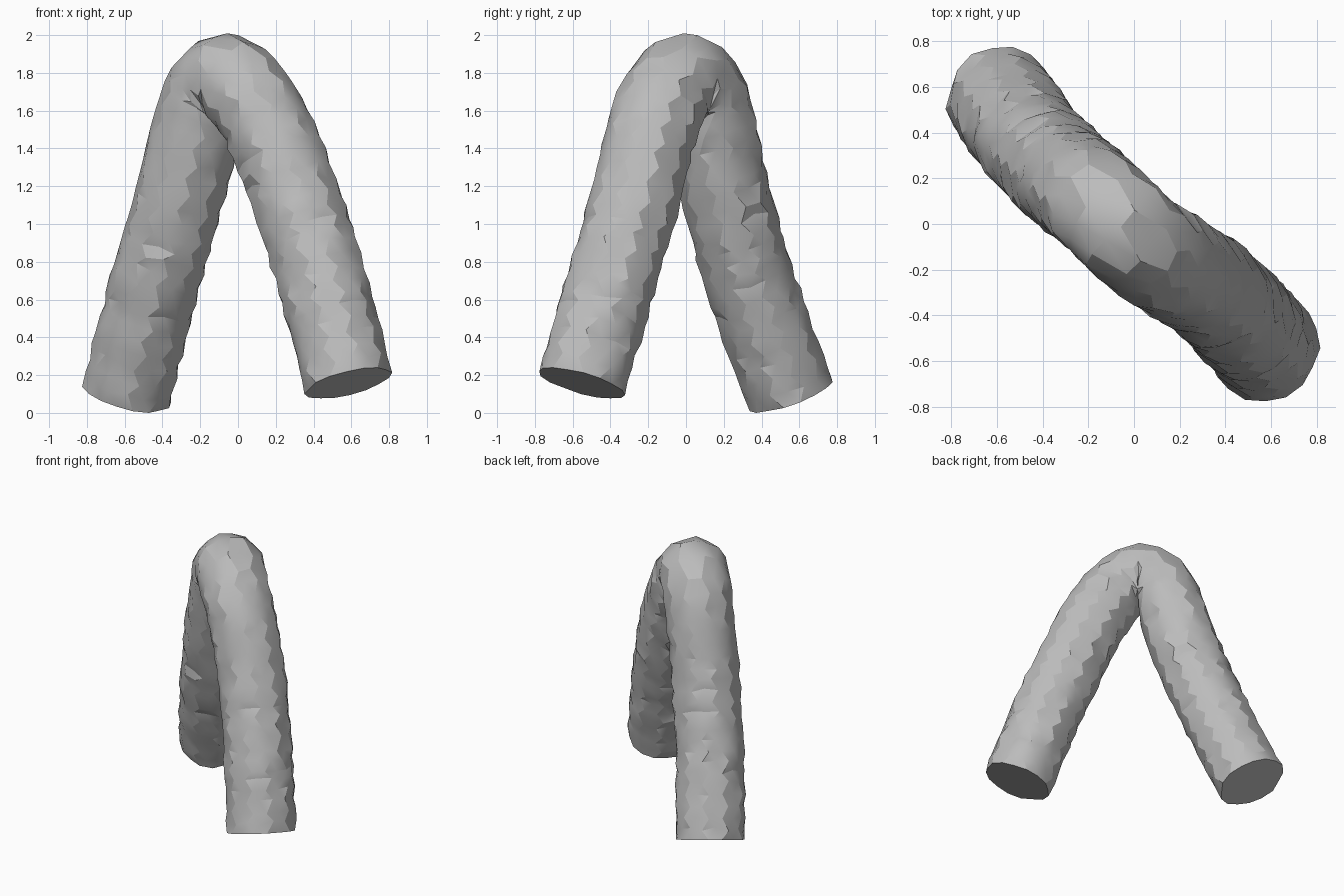
import bpy, bmesh, math, random
from mathutils import Vector

random.seed(4)
cube = bpy.data.objects.get("Cube")
if cube:
    bpy.data.objects.remove(cube, do_unlink=True)

RADIUS, SIDES, SPACING = 0.237, 16, 0.075
APEX = Vector((-0.06, -0.01, 1.765))
ACROSS = Vector((1, 1, 0)).normalized()
ALONG = Vector((1, -1, 0)).normalized()

# Centre line of the folded tube, foot to foot
path = [Vector(p) for p in (
    (0.585, -0.55, 0.15), (0.45, -0.40, 0.68), (0.35, -0.305, 1.0),
    (0.25, -0.23, 1.3), (0.14, -0.165, 1.54), (0.03, -0.09, 1.70), APEX,
    (-0.145, 0.075, 1.70), (-0.215, 0.135, 1.51), (-0.295, 0.20, 1.2),
    (-0.355, 0.26, 0.97), (-0.45, 0.355, 0.64), (-0.59, 0.555, 0.09))]


def smooth_path(points, spacing):
    """Catmull-Rom samples through the points, about evenly spaced."""
    ends = [2 * points[0] - points[1]] + points + [2 * points[-1] - points[-2]]
    out = []
    for a, b, c, d in zip(ends, ends[1:], ends[2:], ends[3:]):
        steps = max(2, round((c - b).length / spacing))
        for i in range(steps):
            t = i / steps
            out.append(b + 0.5 * t * (c - a + t * (2 * a - 5 * b + 4 * c - d
                       + t * (3 * (b - c) + d - a))))
    return out + [points[-1]]


grey = bpy.data.materials.new("plain_grey")
grey.use_nodes = True
colour = (0.5, 0.5, 0.5, 1)
grey.diffuse_color = colour
grey.node_tree.nodes["Principled BSDF"].inputs["Base Color"].default_value = colour

# Rough tube: staggered rings joined by triangles
centres = smooth_path(path, SPACING)
last = len(centres) - 1
bm = bmesh.new()
rings = []
for i, centre in enumerate(centres):
    tangent = (centres[min(i + 1, last)] - centres[max(i - 1, 0)]).normalized()
    side = (ACROSS - tangent * ACROSS.dot(tangent)).normalized()
    up = side.cross(tangent)
    leg = (centre - APEX).dot(ALONG)
    ring = []
    for j in range(SIDES):
        angle = math.tau * (j + i / 2) / SIDES
        # Scaly surface: low points among high ones
        bump = 0.004 if (i + 2 * j) % 3 else -0.007
        r = RADIUS + bump + random.uniform(-0.008, 0.006)
        co = centre + r * (side * math.cos(angle) + up * math.sin(angle))
        if 0 < i < last:
            co += tangent * random.uniform(-0.015, 0.015)
        # Pinch the inside of the fold at its middle plane
        offset = (co - APEX).dot(ALONG)
        if offset * leg < 0 and co.z < APEX.z:
            co -= ALONG * offset
        ring.append(bm.verts.new(co))
    rings.append(ring)

for low, high in zip(rings, rings[1:]):
    for j in range(SIDES):
        k = (j + 1) % SIDES
        bm.faces.new((low[j], low[k], high[j]))
        bm.faces.new((low[k], high[k], high[j]))

# Flat end caps
bm.faces.new(rings[0])
bm.faces.new(rings[-1])
bmesh.ops.recalc_face_normals(bm, faces=bm.faces)

# Rest the lowest point on the ground
lowest = min(v.co.z for v in bm.verts)
bmesh.ops.translate(bm, verts=bm.verts, vec=(0, 0, -lowest))
mesh = bpy.data.meshes.new("bent_tube")
bm.to_mesh(mesh)
bm.free()
mesh.materials.append(grey)
tube = bpy.data.objects.new("bent_tube", mesh)
bpy.context.collection.objects.link(tube)
bpy.context.view_layer.objects.active = tube
tube.select_set(True)
bpy.ops.object.shade_smooth_by_angle(angle=math.radians(22))
